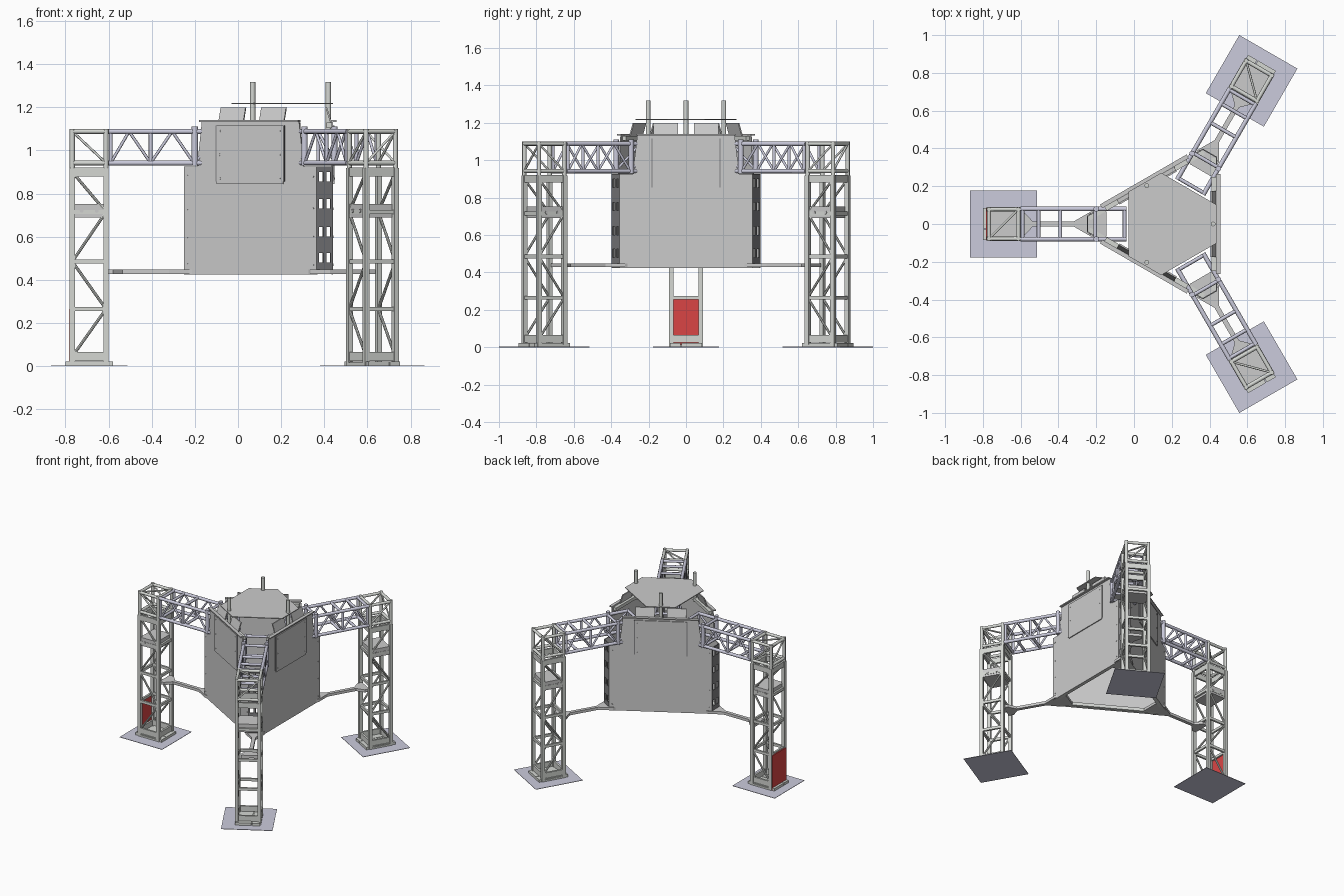
import bpy, bmesh
from math import radians
from mathutils import Matrix, Vector

if "Cube" in bpy.data.objects:
    bpy.data.objects.remove(bpy.data.objects["Cube"])

CENTRE = Matrix.Translation((0.185, 0, 0))


def frame(deg):
    """Local frame: x = outward from the body axis, y = sideways, z = up."""
    return CENTRE @ Matrix.Rotation(radians(deg), 4, 'Z')


def material(name, rgb):
    m = bpy.data.materials.new(name)
    m.diffuse_color = (*rgb, 1)
    m.use_nodes = True
    m.node_tree.nodes["Principled BSDF"].inputs["Base Color"].default_value = m.diffuse_color
    return m


LAVENDER = material("lavender_metal", (0.60, 0.60, 0.72))
PALE = material("pale_metal", (0.66, 0.68, 0.65))
RED = material("red_paint", (0.70, 0.06, 0.06))
DARK = material("dark_metal", (0.22, 0.22, 0.23))


def box(bm, x, y, z):
    size = Matrix.Diagonal((x[1] - x[0], y[1] - y[0], z[1] - z[0], 1))
    mid = Matrix.Translation(((x[0] + x[1]) / 2, (y[0] + y[1]) / 2, (z[0] + z[1]) / 2))
    bmesh.ops.create_cube(bm, size=1, matrix=mid @ size)


def tube(bm, a, b, r=0.008, n=8):
    a, b = Vector(a), Vector(b)
    d = b - a
    m = Matrix.Translation((a + b) / 2) @ d.to_track_quat('Z', 'Y').to_matrix().to_4x4()
    bmesh.ops.create_cone(bm, cap_ends=True, segments=n, radius1=r, radius2=r, depth=d.length, matrix=m)


def prism(bm, pts, push):
    f = bm.faces.new([bm.verts.new(p) for p in pts])
    g = bmesh.ops.extrude_face_region(bm, geom=[f])['geom']
    bmesh.ops.translate(bm, verts=[v for v in g if isinstance(v, bmesh.types.BMVert)], vec=push)
    bm.faces.new([v for v in f.verts][::-1]) if not f.is_valid else None


def finish(name, bm, m, mat=None, smooth=False):
    bmesh.ops.recalc_face_normals(bm, faces=bm.faces)
    me = bpy.data.meshes.new(name)
    bm.to_mesh(me)
    bm.free()
    ob = bpy.data.objects.new(name, me)
    ob.matrix_world = m
    bpy.context.collection.objects.link(ob)
    if mat:
        me.materials.append(mat)
    if smooth:
        bpy.context.view_layer.objects.active = ob
        ob.select_set(True)
        bpy.ops.object.shade_smooth_by_angle(angle=radians(50))
        ob.select_set(False)


IN, OUT, HALF = 0.797, 0.953, 0.078      # leg chord positions
LOW, HIGH = 0.942, 1.088                 # arm chord heights
LEVELS = [0.045, 0.265, 0.485, 0.715, 0.9]
BAYS = [0.235, 0.39, 0.49, 0.59, 0.69, 0.775]


def build_leg(m, side):
    # ground plate and stepped foot
    bm = bmesh.new()
    box(bm, (0.6975, 1.0525), (-0.1775, 0.1775), (0, 0.003))
    finish("ground_plate_" + side, bm, m, LAVENDER)
    bm = bmesh.new()
    box(bm, (0.785, 0.965), (-0.09, 0.09), (0.003, 0.016))
    for v in (-0.085, -0.03, 0.03):
        box(bm, (0.765, 0.985), (v, v + 0.055), (0.003, 0.022))
    finish("foot_" + side, bm, m, PALE)

    # leg: square chords, rungs on all faces, diagonals on the two sides
    bm = bmesh.new()
    for u in (IN, OUT):
        for s in (-1, 1):
            box(bm, (u - 0.012, u + 0.012), (s * HALF - 0.012, s * HALF + 0.012), (0.016, 0.918))
    for i, z in enumerate(LEVELS):
        h = 0.02 if i in (0, 4) else 0.01
        for s in (-1, 1):
            box(bm, (IN, OUT), (s * HALF - 0.007, s * HALF + 0.007), (z - h, z + h))
        for u in (IN, OUT):
            box(bm, (u - 0.007, u + 0.007), (-HALF, HALF), (z - h, z + h))
    for i in range(4):
        a, b = (IN, OUT) if i % 2 else (OUT, IN)
        for s in (-1, 1):
            tube(bm, (a, s * HALF, LEVELS[i]), (b, s * HALF, LEVELS[i + 1]), 0.007)
    finish("leg_truss_" + side, bm, m, PALE)

    # equipment box in the leg
    bm = bmesh.new()
    box(bm, (0.805, 0.945), (-0.083, 0.083), (0.69, 0.752))
    for s in (-1, 1):
        for u in (0.84, 0.91):
            tube(bm, (u, s * 0.08, 0.72), (u, s * 0.088, 0.72), 0.009)
    finish("leg_box_" + side, bm, m)

    # corner cube joining leg and arm
    bm = bmesh.new()
    for z in (LOW, HIGH):
        for s in (-1, 1):
            tube(bm, (IN, s * HALF, z), (OUT, s * HALF, z), 0.011)
        for u in (IN, OUT):
            tube(bm, (u, -HALF, z), (u, HALF, z), 0.011)
    for u in (IN, OUT):
        for s in (-1, 1):
            tube(bm, (u, s * HALF, 0.915), (u, s * HALF, 1.1), 0.012)
    for s in (-1, 1):
        tube(bm, (IN, s * HALF, LOW), (OUT, s * HALF, HIGH), 0.006)
    tube(bm, (IN, -HALF, HIGH), (OUT, HALF, HIGH), 0.006)
    tube(bm, (OUT, -HALF, LOW), (OUT, HALF, HIGH), 0.006)
    finish("corner_joint_" + side, bm, m, PALE, True)


def build_arm(m, side):
    # arm: four chords, frames at each bay and zigzag sides
    bm = bmesh.new()
    for s in (-1, 1):
        v = s * 0.08
        for z in (LOW, HIGH):
            tube(bm, (0.225, v, z), (0.785, v, z), 0.012)
        for u in (0.235, 0.39, 0.59, 0.775):
            tube(bm, (u, v, LOW), (u, v, HIGH), 0.009)
        for i in range(5):
            za, zb = (LOW, HIGH) if i % 2 else (HIGH, LOW)
            tube(bm, (BAYS[i], v, za), (BAYS[i + 1], v, zb), 0.007)
        tube(bm, (0.385, v, 0.93), (0.385, v, 1.11), 0.015)
    for u in (0.235, 0.39, 0.575, 0.69, 0.775):
        for z in (LOW, HIGH):
            tube(bm, (u, -0.08, z), (u, 0.08, z), 0.01)
    finish("arm_truss_" + side, bm, m, LAVENDER, True)

    # lower strut flaring into gussets at both ends
    bm = bmesh.new()
    half = [(0.33, 0.065), (0.415, 0.065), (0.505, 0.013), (0.72, 0.013), (0.765, 0.06), (0.80, 0.06)]
    prism(bm, [(u, v, 0.428) for u, v in half] + [(u, -v, 0.428) for u, v in half[::-1]], (0, 0, 0.02))
    finish("lower_strut_" + side, bm, m)

    # hull corner with two columns of slots
    bm = bmesh.new()
    u = (0.429, 0.435)
    for v in (-0.043, -0.008, 0.031):
        box(bm, u, (v, v + (0.016 if v == -0.008 else 0.012)), (0.43, 0.925))
    edges = [0.43, 0.48, 0.525, 0.60, 0.645, 0.73, 0.775, 0.855, 0.90, 0.925]
    for i in range(0, 10, 2):
        for v in (-0.032, 0.007):
            box(bm, u, (v, v + 0.025), (edges[i], edges[i + 1]))
    finish("slotted_corner_" + side, bm, m, DARK)


def build_panel(m, side):
    # hull wall, stepped in above the arm line
    bm = bmesh.new()
    half = [(0.355, 0.425), (0.355, 0.925), (0.285, 0.925), (0.26, 1.135)]
    prism(bm, [(0.255, t, z) for t, z in half] + [(0.255, -t, z) for t, z in half[::-1]], (-0.006, 0, 0))
    box(bm, (0.249, 0.272), (-0.265, 0.265), (1.132, 1.14))
    finish("hull_wall_" + side, bm, m)

    # access hatch with hinge strips and screws
    bm = bmesh.new()
    box(bm, (0.255, 0.262), (-0.178, 0.178), (0.845, 1.115))
    for s in (-1, 1):
        for z in (0.87, 0.98, 1.09):
            tube(bm, (0.262, s * 0.16, z), (0.264, s * 0.16, z), 0.005)
        for z in (0.47, 0.6, 0.73, 0.88):
            tube(bm, (0.255, s * 0.335, z), (0.257, s * 0.335, z), 0.005)
    finish("hatch_" + side, bm, m)
    bm = bmesh.new()
    for s in (-1, 1):
        box(bm, (0.255, 0.261), (s * 0.181 - 0.003, s * 0.181 + 0.003), (0.855, 1.115))
    finish("hatch_seam_" + side, bm, m, DARK)

    # bottom and top frame rails inside the wall
    bm = bmesh.new()
    for z in (0.428, 1.105):
        w = 0.35 if z < 1 else 0.25
        box(bm, (0.225, 0.249), (-w, w), (z, z + 0.024))
    finish("frame_rail_" + side, bm, m, PALE)

    # leaning tabs along the rim, and mast
    bm = bmesh.new()
    for s in (-1, 1):
        a, b = s * 0.042, s * 0.175
        prism(bm, [(0.25, a, 1.13), (0.25, b, 1.13), (0.228, b, 1.2), (0.228, a, 1.2)], (-0.008, 0, 0))
    finish("rim_tabs_" + side, bm, m)
    bm = bmesh.new()
    tube(bm, (0.234, 0, 1.1), (0.234, 0, 1.318), 0.0125, 12)
    finish("mast_" + side, bm, m, PALE, True)


for deg, side in ((180, "left"), (60, "back_right"), (-60, "front_right")):
    build_leg(frame(deg), side)
    build_arm(frame(deg), side)
for deg, side in ((0, "right"), (120, "back"), (240, "front")):
    build_panel(frame(deg), side)

# six-sided top deck
bm = bmesh.new()
deck = []
for deg in (0, 120, 240):
    for t in (-0.1, 0.1):
        deck.append(Matrix.Rotation(radians(deg), 3, 'Z') @ Vector((0.255, t, 1.215)))
prism(bm, deck, (0, 0, 0.006))
finish("top_deck", bm, CENTRE)

# red panel on the left leg only
bm = bmesh.new()
box(bm, (0.958, 0.968), (-0.085, 0.085), (0.004, 0.265))
finish("red_panel", bm, frame(180), RED)
